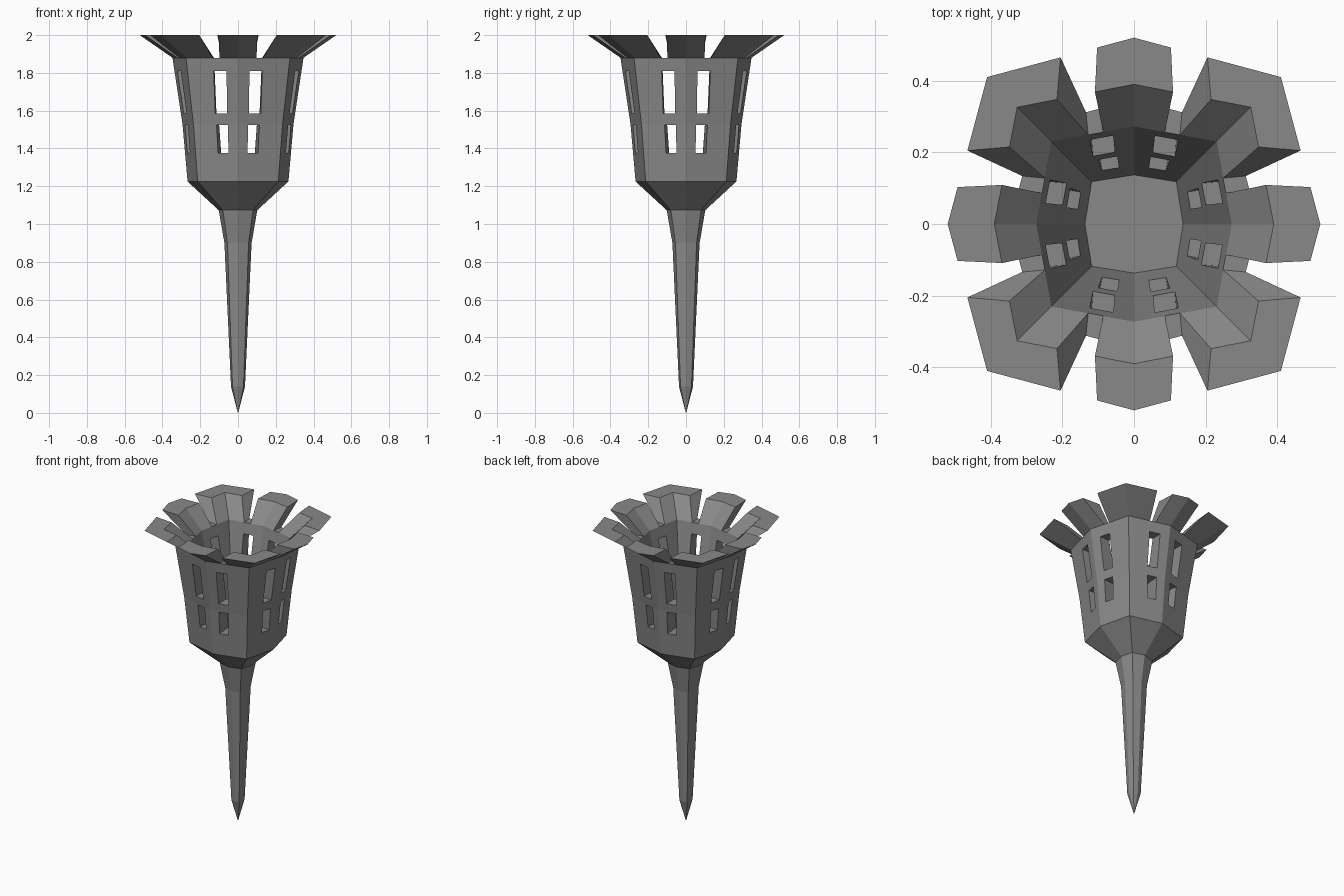
import bpy, bmesh

if "Cube" in bpy.data.objects:
    bpy.data.objects.remove(bpy.data.objects["Cube"])

# Dark grey finish
dark = bpy.data.materials.new("dark_grey")
dark.diffuse_color = (0.25, 0.25, 0.25, 1)
dark.use_nodes = True
dark.node_tree.nodes["Principled BSDF"].inputs["Base Color"].default_value = dark.diffuse_color

# Squarish octagon rings: a = reach along the axes, c = coordinate of the diagonal corners
def ring(a, c, z):
    return [(a, 0, z), (c, c, z), (0, a, z), (-c, c, z),
            (-a, 0, z), (-c, -c, z), (0, -a, z), (c, -c, z)]

def finish(name, bm):
    bmesh.ops.recalc_face_normals(bm, faces=bm.faces)
    me = bpy.data.meshes.new(name)
    bm.to_mesh(me)
    bm.free()
    me.materials.append(dark)
    ob = bpy.data.objects.new(name, me)
    bpy.context.collection.objects.link(ob)
    return ob

def hull_strip(bm, sections):
    """Closed solid through a row of equal closed sections."""
    rows = [[bm.verts.new(p) for p in s] for s in sections]
    n = len(rows[0])
    for r, s in zip(rows, rows[1:]):
        for i in range(n):
            j = (i + 1) % n
            bm.faces.new((r[i], r[j], s[j], s[i]))
    bm.faces.new(rows[0])
    bm.faces.new(rows[-1])

# Torch body: spike, cup, rim, then down the inside to the floor
profile = [(0.001, 0.0008, 0), (0.037, 0.029, 0.14), (0.072, 0.056, 0.90),
           (0.102, 0.08, 1.073), (0.267, 0.213, 1.225), (0.294, 0.236, 1.53),
           (0.347, 0.275, 1.88), (0.272, 0.23, 1.88), (0.137, 0.118, 1.25)]
bm = bmesh.new()
hull_strip(bm, [ring(*p) for p in profile])
body = finish("torch_body", bm)

# Window cutters: two per facet, repeated over the eight facets
def facets():
    for sx in (1, -1):
        for sy in (1, -1):
            for swap in (False, True):
                yield lambda p, sx=sx, sy=sy, w=swap: (
                    (sx * p[1], sy * p[0], p[2]) if w else (sx * p[0], sy * p[1], p[2]))

# each: z low, z high, inner x pair, outer x pair
windows = [(1.375, 1.525, (0.038, 0.083), (0.058, 0.124)),
           (1.585, 1.81, (0.050, 0.108), (0.060, 0.128))]
bm = bmesh.new()
for place in facets():
    for z0, z1, xi, xo in windows:
        sections = []
        for y, (l, r) in ((0.11, xi), (0.37, xo)):
            sections.append([place(p) for p in
                             ((l, y, z0), (r, y, z0), (r + 0.006, y, z1), (l + 0.003, y, z1))])
        hull_strip(bm, sections)
cutter = finish("window_cutter", bm)
cutter.hide_render = True
cutter.hide_viewport = True
mod = body.modifiers.new("windows", 'BOOLEAN')
mod.operation = 'DIFFERENCE'
mod.solver = 'EXACT'
mod.object = cutter

# Flared petals: loop is inner base, inner top, outer top, outer base
LOOP = [(0.272, 0.23, 1.88), (0.39, 0.326, 2.0), (0.52, 0.41, 2.0), (0.347, 0.275, 1.88)]
AXIS_X = (0.086, 0.109, 0.103, 0.098)
CORNER_X = (0.128, 0.215, 0.205, 0.134)

def on_ring(x):
    return [(xx, a - (a - c) * xx / c, z) for xx, (a, c, z) in zip(x, LOOP)]

def turn(p, k):
    x, y, z = p
    for _ in range(k):
        x, y = -y, x
    return (x, y, z)

edge = on_ring(AXIS_X)
side_petal = [[(-x, y, z) for x, y, z in edge], [(0, a, z) for a, c, z in LOOP], edge]
edge = on_ring(CORNER_X)
corner_petal = [edge, [(c, c, z) for a, c, z in LOOP], [(y, x, z) for x, y, z in edge]]
for name, petal in (("side_petal", side_petal), ("corner_petal", corner_petal)):
    for k in range(4):
        bm = bmesh.new()
        hull_strip(bm, [[turn(p, k) for p in s] for s in petal])
        finish(f"{name}_{k + 1}", bm)
